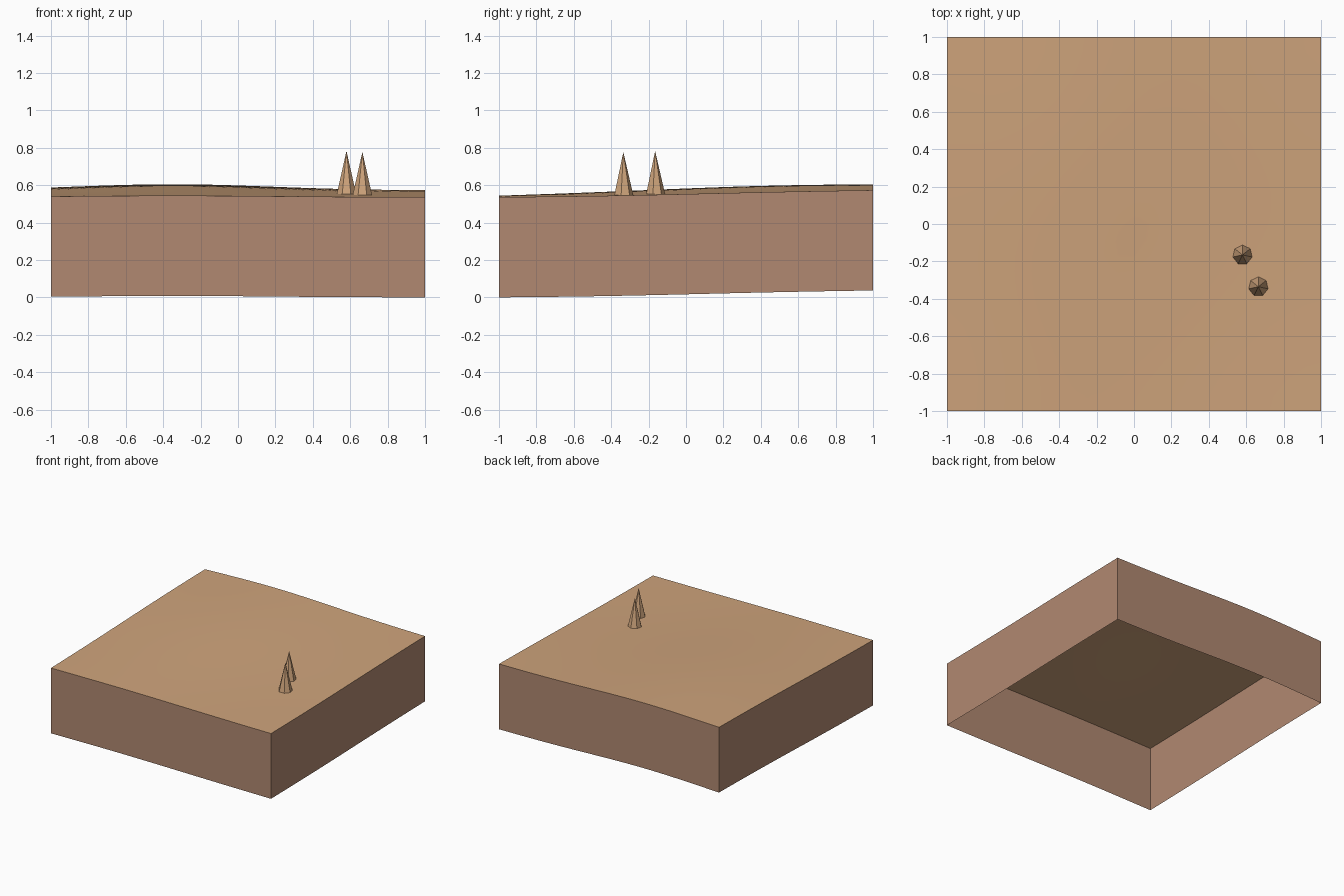
import bpy, bmesh, math

cube = bpy.data.objects.get("Cube")
if cube:
    bpy.data.objects.remove(cube)

DEPTH = 0.536   # height of the side walls
N = 24          # terrain grid divisions


def material(name, rgb):
    mat = bpy.data.materials.new(name)
    mat.use_nodes = True
    colour = (*rgb, 1)
    mat.diffuse_color = colour
    mat.node_tree.nodes["Principled BSDF"].inputs["Base Color"].default_value = colour
    return mat


def finish(bm, name, mat, smooth=False):
    mesh = bpy.data.meshes.new(name)
    for face in bm.faces:
        face.smooth = smooth
    bm.to_mesh(mesh)
    bm.free()
    mesh.materials.append(mat)
    obj = bpy.data.objects.new(name, mesh)
    bpy.context.collection.objects.link(obj)
    return obj


def height(x, y):
    """Gentle slope rising to a low ridge at the back."""
    t = (y + 1) / 2
    ridge = math.exp(-((x + 0.35) / 0.75) ** 2)
    front = DEPTH + 0.008 * ridge
    back = 0.572 + 0.033 * ridge
    ease = t + (0.2 * ridge - 0.07) * math.sin(math.pi * t) \
        - 0.05 * math.sin(2 * math.pi * t)
    return front + (back - front) * ease


sand = material("sand", (0.62, 0.37, 0.20))
earth = material("brown earth", (0.44, 0.25, 0.165))

# Rolling ground surface
bm = bmesh.new()
bmesh.ops.create_grid(bm, x_segments=N, y_segments=N, size=1)
for v in bm.verts:
    v.co.z = height(v.co.x, v.co.y)
finish(bm, "ground", sand, smooth=True)

# Side walls following the ground edge, open underneath
bm = bmesh.new()
for side in range(4):
    a = side * math.pi / 2
    c, s = round(math.cos(a)), round(math.sin(a))
    previous = None
    for i in range(N + 1):
        u = -1 + 2 * i / N
        x, y = c * u + s, s * u - c
        z = height(x, y)
        pair = (bm.verts.new((x, y, z - DEPTH)), bm.verts.new((x, y, z)))
        if previous:
            bm.faces.new((previous[0], pair[0], pair[1], previous[1]))
        previous = pair
bmesh.ops.remove_doubles(bm, verts=bm.verts, dist=0.0001)
finish(bm, "side_walls", earth)

# Two slender seven-sided spires
for name, x, y in (("back_spire", 0.58, -0.165), ("front_spire", 0.665, -0.335)):
    bm = bmesh.new()
    bmesh.ops.create_cone(bm, cap_ends=True, segments=7,
                          radius1=0.053, radius2=0, depth=0.23)
    bmesh.ops.remove_doubles(bm, verts=bm.verts, dist=0.0001)
    spire = finish(bm, name, sand)
    spire.location = (x, y, height(x, y) + 0.115)
